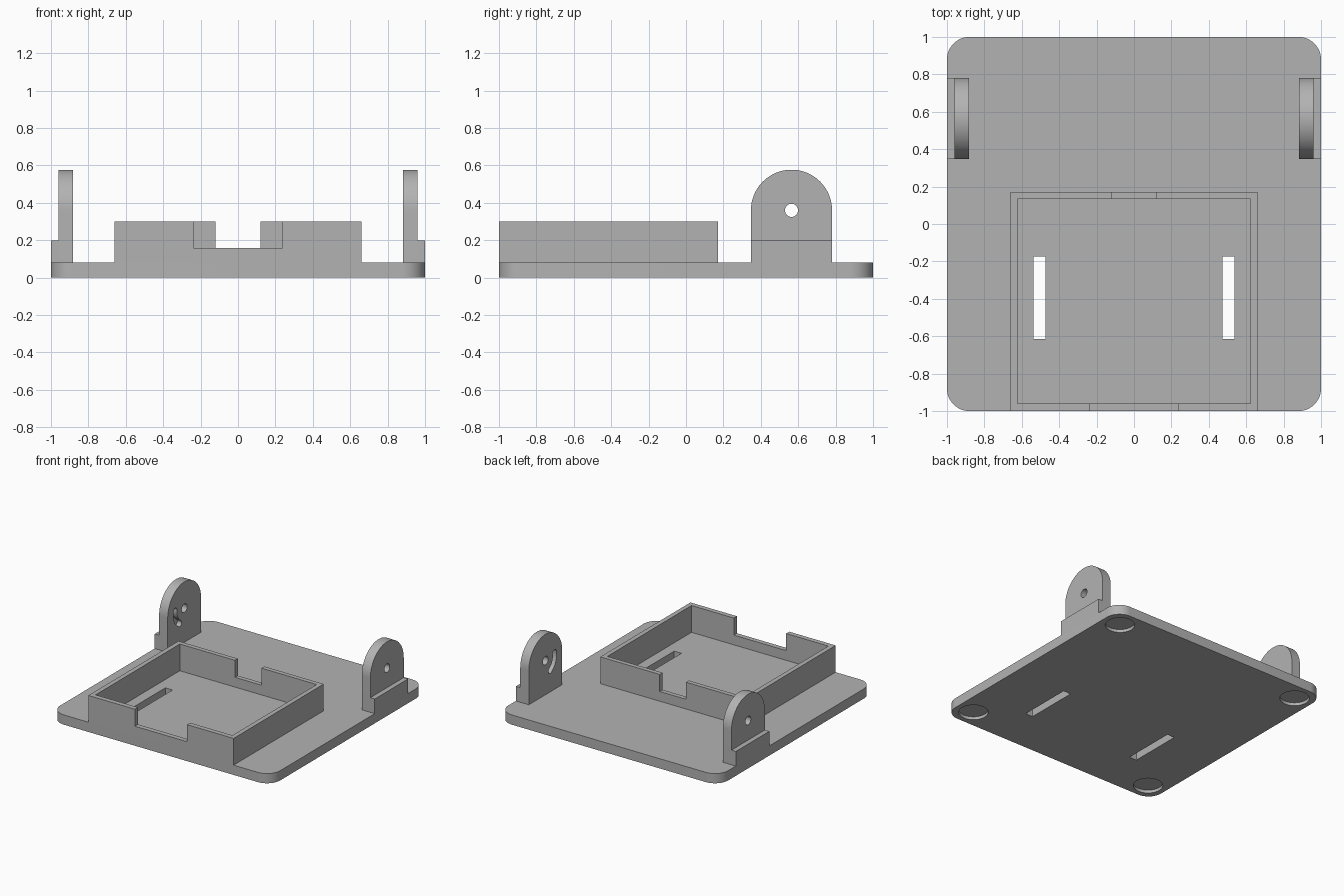
import bpy
import bmesh
from math import cos, sin, pi, radians
from mathutils import Vector

if "Cube" in bpy.data.objects:
    bpy.data.objects.remove(bpy.data.objects["Cube"])

grey = bpy.data.materials.new("matte grey")
grey.use_nodes = True
grey.diffuse_color = (0.45, 0.45, 0.45, 1)
grey.node_tree.nodes["Principled BSDF"].inputs["Base Color"].default_value = (0.45, 0.45, 0.45, 1)


def prism(name, outline, start, end, axis="z"):
    """Extrude a 2D outline along z (points are x, y) or along x (points are y, z)."""
    def place(p, d):
        return (p[0], p[1], d) if axis == "z" else (d, p[0], p[1])
    bm = bmesh.new()
    face = bm.faces.new([bm.verts.new(place(p, start)) for p in outline])
    out = bmesh.ops.extrude_face_region(bm, geom=[face])
    moved = [g for g in out["geom"] if isinstance(g, bmesh.types.BMVert)]
    shift = Vector(place((0, 0), end - start))
    bmesh.ops.translate(bm, verts=moved, vec=shift)
    bmesh.ops.recalc_face_normals(bm, faces=bm.faces)
    mesh = bpy.data.meshes.new(name)
    bm.to_mesh(mesh)
    bm.free()
    mesh.materials.append(grey)
    obj = bpy.data.objects.new(name, mesh)
    bpy.context.collection.objects.link(obj)
    return obj


def arc(cx, cy, r, a0, a1, n):
    return [(cx + r * cos(radians(a0 + (a1 - a0) * i / n)),
             cy + r * sin(radians(a0 + (a1 - a0) * i / n))) for i in range(n + 1)]


def circle(cx, cy, r, n=48):
    return arc(cx, cy, r, 0, 360, n)[:-1]


def rect(x0, x1, y0, y1):
    return [(x0, y0), (x1, y0), (x1, y1), (x0, y1)]


def cut(obj, cutters):
    """Subtract the cutters, bake the result and drop the cutters."""
    for c in cutters:
        c.hide_render = True
        mod = obj.modifiers.new("cut", "BOOLEAN")
        mod.operation = "DIFFERENCE"
        mod.solver = "EXACT"
        mod.object = c
    graph = bpy.context.evaluated_depsgraph_get()
    baked = bpy.data.meshes.new_from_object(obj.evaluated_get(graph))
    obj.modifiers.clear()
    obj.data = baked
    for c in cutters:
        bpy.data.objects.remove(c)


def smooth(obj):
    obj.data.shade_smooth()
    obj.data.set_sharp_from_angle(angle=radians(30))


TOP = 0.08      # top of the base plate
SIDES = (-1, 1)

# Base plate with rounded corners, two strap slots and four foot recesses
R = 0.12
corners = []
for k, (sx, sy) in enumerate([(1, 1), (-1, 1), (-1, -1), (1, -1)]):
    corners += arc(sx * (1 - R), sy * (1 - R), R, 90 * k, 90 * k + 90, 16)
plate = prism("base_plate", corners, 0, TOP)
cutters = []
for s in SIDES:
    cutters.append(prism("strap_slot", rect(s * 0.505 - 0.033, s * 0.505 + 0.033, -0.615, -0.175), -0.1, 0.2))
    for t in SIDES:
        cutters.append(prism("foot_recess", circle(s * 0.85, t * 0.85, 0.11), -0.1, 0.025))
cut(plate, cutters)
smooth(plate)

# Open tray with a notch in the front and back walls
tray = prism("tray_walls", rect(-0.66, 0.66, -1, 0.17), TOP, 0.30)
cut(tray, [
    prism("tray_inside", rect(-0.622, 0.622, -0.96, 0.133), 0, 0.5),
    prism("front_notch", rect(-0.238, 0.238, -1.1, -0.9), 0.16, 0.5),
    prism("back_notch", rect(-0.12, 0.12, 0.1, 0.3), 0.16, 0.5),
])

# Pivot brackets with a through hole, a blind curved slot inside and an outer ledge
CY, CZ, BR = 0.564, 0.36, 0.217
profile = [(CY - BR, TOP), (CY + BR, TOP)] + arc(CY, CZ, BR, 0, 180, 40)
slot = arc(CY, CZ, 0.145, 170, 240, 16)
slot += arc(CY + 0.12 * cos(radians(240)), CZ + 0.12 * sin(radians(240)), 0.025, 240, 420, 8)[1:]
slot += arc(CY, CZ, 0.095, 240, 170, 16)[1:]
slot += arc(CY + 0.12 * cos(radians(170)), CZ + 0.12 * sin(radians(170)), 0.025, -10, 170, 8)[1:-1]
# The slot's far end bulges away from its arc
for s, side in zip(SIDES, ("right", "left")):
    bracket = prism(side + "_bracket", profile, s * 0.882, s * 0.96, "x")
    cut(bracket, [
        prism("pivot_hole", circle(CY, CZ, 0.035, 32), s * 0.8, s * 1.1, "x"),
        prism("curved_slot", slot, s * 0.8, s * 0.922, "x"),
    ])
    smooth(bracket)
    prism(side + "_ledge", rect(CY - BR, CY + BR, TOP, 0.20), s * 0.96, s, "x")
